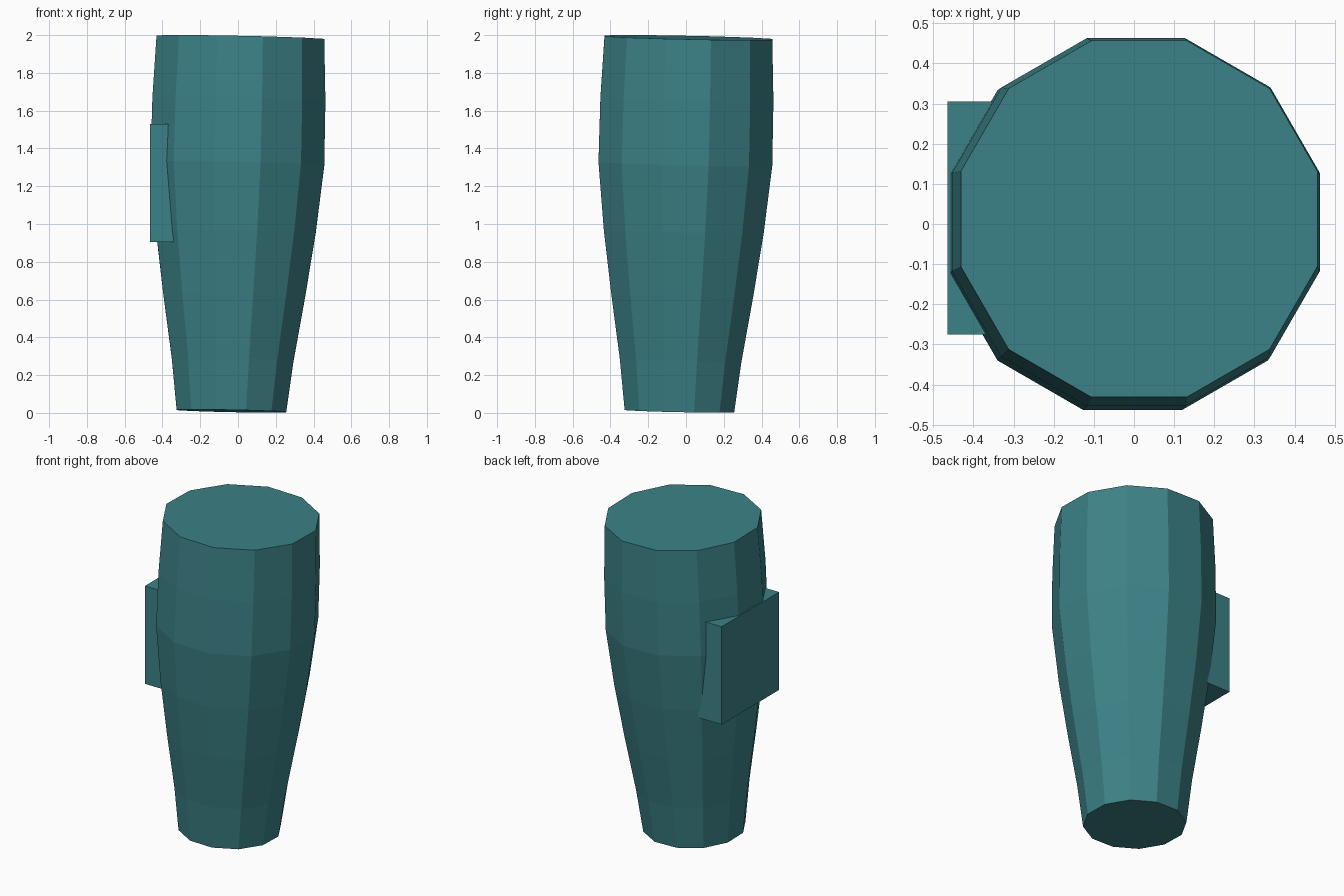
import bpy, bmesh, math

if "Cube" in bpy.data.objects:
    bpy.data.objects.remove(bpy.data.objects["Cube"])

teal = bpy.data.materials.new("teal")
teal.diffuse_color = (0.045, 0.223, 0.242, 1)
teal.use_nodes = True
teal.node_tree.nodes["Principled BSDF"].inputs["Base Color"].default_value = teal.diffuse_color

SIDES = 12
LEAN = 0.024  # slant of the axis, equal in x and y


def finish(name, bm):
    bmesh.ops.recalc_face_normals(bm, faces=bm.faces)
    me = bpy.data.meshes.new(name)
    bm.to_mesh(me)
    bm.free()
    me.materials.append(teal)
    ob = bpy.data.objects.new(name, me)
    bpy.context.collection.objects.link(ob)
    return ob


# Tapered twelve-sided body: (height, distance from axis to flat side)
profile = [(0.010, 0.290), (0.28, 0.322), (0.62, 0.375), (0.96, 0.423),
           (1.32, 0.460), (1.66, 0.458), (1.987, 0.444)]
bm = bmesh.new()
rings = []
for z, flat in profile:
    centre = -0.035 + LEAN * z
    r = flat / math.cos(math.pi / SIDES)
    ring = []
    for i in range(SIDES):
        a = 2 * math.pi * (i + 0.5) / SIDES
        dx, dy = r * math.cos(a), r * math.sin(a)
        ring.append(bm.verts.new((centre + dx, centre + dy,
                                  z - 0.021 * (dx + dy))))
    rings.append(ring)
for low, high in zip(rings, rings[1:]):
    for i in range(SIDES):
        j = (i + 1) % SIDES
        bm.faces.new((low[i], low[j], high[j], high[i]))
bm.faces.new(rings[0][::-1])
bm.faces.new(rings[-1])
finish("tapered_body", bm)

# Block set into the left side
lo, hi = (-0.465, -0.275, 0.905), (-0.30, 0.305, 1.53)
bm = bmesh.new()
bmesh.ops.create_cube(bm, size=1)
for v in bm.verts:
    v.co = [hi[k] if v.co[k] > 0 else lo[k] for k in range(3)]
finish("side_block", bm)
